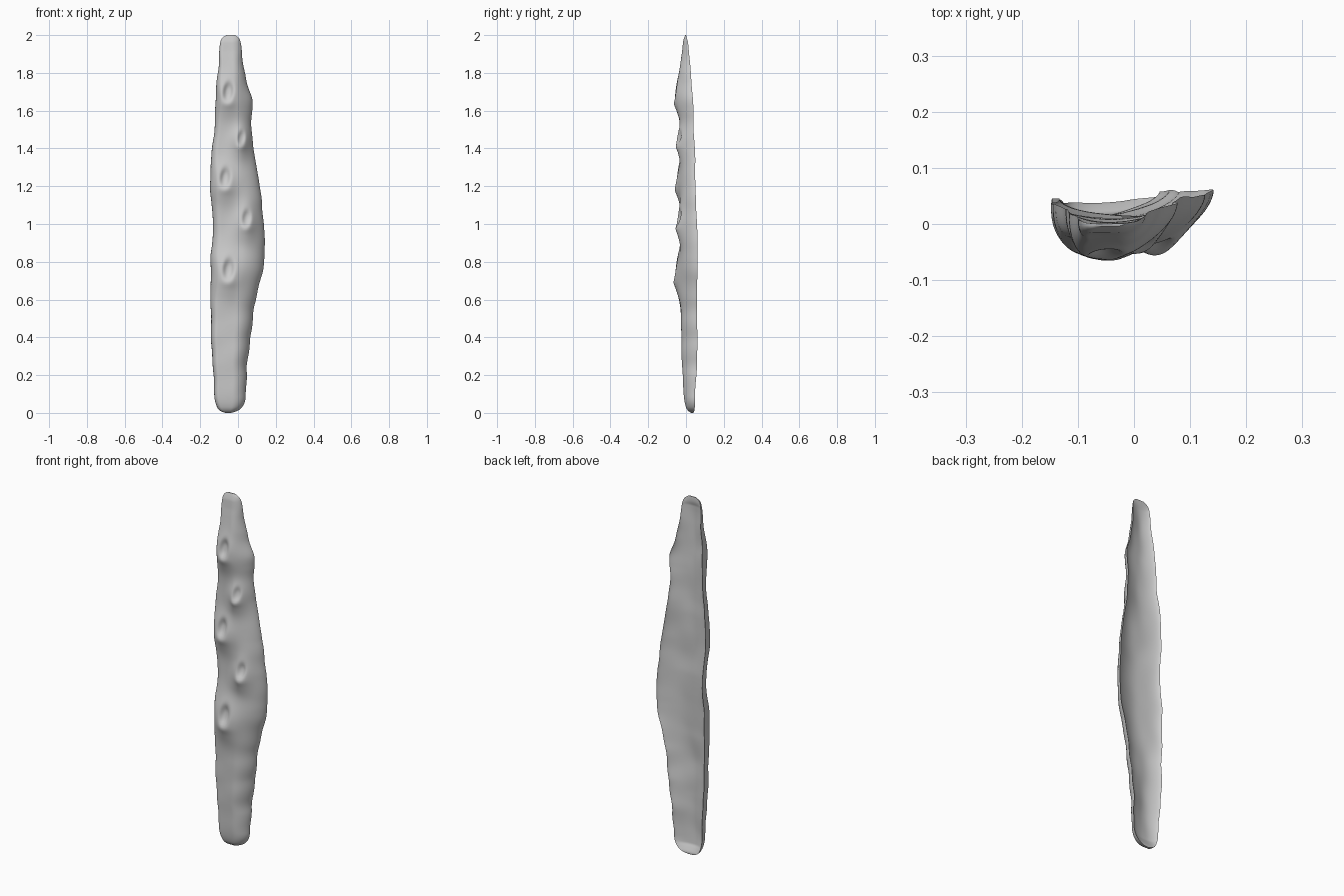
import bpy, bmesh, math
from mathutils import Vector, noise

if "Cube" in bpy.data.objects:
    bpy.data.objects.remove(bpy.data.objects["Cube"])

# height, left x, right x, front y, back y
PROFILE = [
    (0.00, -0.066, -0.036, 0.027, 0.036),
    (0.010, -0.094, -0.004, 0.012, 0.038),
    (0.03, -0.110, 0.020, 0.000, 0.038),
    (0.07, -0.122, 0.036, -0.009, 0.038),
    (0.14, -0.128, 0.044, -0.015, 0.038),
    (0.25, -0.133, 0.050, -0.020, 0.043),
    (0.40, -0.142, 0.065, -0.024, 0.045),
    (0.60, -0.145, 0.095, -0.026, 0.043),
    (0.80, -0.144, 0.138, -0.028, 0.045),
    (0.90, -0.137, 0.142, -0.026, 0.045),
    (1.02, -0.133, 0.135, -0.024, 0.043),
    (1.20, -0.147, 0.115, -0.026, 0.036),
    (1.38, -0.140, 0.085, -0.026, 0.034),
    (1.48, -0.127, 0.072, -0.026, 0.030),
    (1.65, -0.118, 0.074, -0.030, 0.024),
    (1.75, -0.113, 0.048, -0.032, 0.018),
    (1.86, -0.102, 0.026, -0.028, 0.012),
    (1.96, -0.094, 0.014, -0.017, 0.006),
    (1.985, -0.084, 0.004, -0.010, 0.002),
    (2.00, -0.062, -0.016, -0.004, 0.000),
]

# knobs with a dimple: x, z, height, size
KNOBS = [
    (-0.052, 1.70, 0.034, 1.0),
    (0.018, 1.455, 0.030, 0.75),
    (-0.068, 1.245, 0.034, 1.0),
    (0.045, 1.03, 0.032, 0.85),
    (-0.050, 0.76, 0.040, 1.1),
]


def section(z):
    """Smoothly interpolated row of the profile."""
    for i in range(len(PROFILE) - 1):
        if z <= PROFILE[i + 1][0] or i == len(PROFILE) - 2:
            break
    a, b = PROFILE[i], PROFILE[i + 1]
    p, n = PROFILE[max(i - 1, 0)], PROFILE[min(i + 2, len(PROFILE) - 1)]
    h = b[0] - a[0]
    t = min(max((z - a[0]) / h, 0), 1)
    out = []
    for k in range(1, 5):
        ma = (b[k] - p[k]) / (b[0] - p[0]) * h
        mb = (n[k] - a[k]) / (n[0] - a[0]) * h
        out.append((2*t**3 - 3*t**2 + 1) * a[k] + (t**3 - 2*t**2 + t) * ma
                   + (3*t**2 - 2*t**3) * b[k] + (t**3 - t**2) * mb)
    return out


def gauss(dx, dz, rx, rz):
    return math.exp(-((dx / rx) ** 2 + (dz / rz) ** 2))


def relief(x, z):
    """Knobs with teardrop dimples, plus faint lumps."""
    r = 0.004 * noise.noise(Vector((x * 8, 3, z * 8)))
    for kx, kz, height, s in KNOBS:
        dx, dz = x - kx, z - kz
        r += height * gauss(dx, dz + 0.035 * s, 0.068 * s, 0.10 * s)
        lean = dx - 0.08 * dz
        d = math.hypot(lean / (0.024 * s), dz / (0.046 * s))
        r -= 0.024 * s * math.exp(-d ** 3)
        r += 0.005 * gauss(dx, dz + 0.062 * s, 0.035 * s, 0.022 * s)
    return r


def front_shape(u):
    """Steep left flank, long sloping right flank."""
    if u < 0.16:
        return max(0, 1 - (1 - u / 0.16) ** 2) ** 0.36
    if u > 0.58:
        return max(0, math.sin((1 - u) / 0.42 * math.pi / 2)) ** 0.55
    return 1.0


RINGS, ACROSS = 220, 56
bm = bmesh.new()
rings = []
for i in range(RINGS + 1):
    t = i / RINGS
    z = 0.6 * (1 - math.cos(math.pi * t)) + 0.8 * t
    xl, xr, yf, yb = section(z)
    fade = min(1, 12 * z, 12 * (2 - z))
    xl += fade * 0.005 * noise.noise(Vector((1, 5, z * 9)))
    xr += fade * 0.007 * noise.noise(Vector((8, 2, z * 10)))
    thick = yb - yf
    wave = 0.003 * fade * noise.noise(Vector((4, 4, z * 7)))

    row = []
    # front, from left edge to right edge
    for j in range(ACROSS + 1):
        u = 0.5 * (1 - math.cos(math.pi * j / ACROSS))
        x, s = xl + (xr - xl) * u, front_shape(u)
        edge = yb + 0.22 * thick * u + wave
        y = edge + (yf - edge) * s - relief(x, z) * s * fade
        row.append(bm.verts.new((x, y, z)))
    # hollowed back with a rim all round
    for j in range(ACROSS - 2, 0, -2):
        u = 0.5 * (1 - math.cos(math.pi * j / ACROSS))
        hollow = (0.55 + 0.10 * noise.noise(Vector((u * 2, 7, z * 6)))) * thick
        y = yb + 0.22 * thick * u + wave
        y -= hollow * math.sin(math.pi * u) ** 0.6 * min(1, 20 * z, 20 * (2 - z))
        row.append(bm.verts.new((xl + (xr - xl) * u, y, z)))
    rings.append(row)

# skin between rings and close the ends
n = len(rings[0])
for a, b in zip(rings, rings[1:]):
    for j in range(n):
        k = (j + 1) % n
        bm.faces.new((a[j], a[k], b[k], b[j]))
bm.faces.new(rings[0][::-1])
bm.faces.new(rings[-1])
bmesh.ops.recalc_face_normals(bm, faces=bm.faces)

mesh = bpy.data.meshes.new("knobbly_strip")
bm.to_mesh(mesh)
bm.free()
strip = bpy.data.objects.new("knobbly_strip", mesh)
bpy.context.collection.objects.link(strip)
bpy.context.view_layer.objects.active = strip
strip.select_set(True)
bpy.ops.object.shade_smooth_by_angle(angle=math.radians(50))
